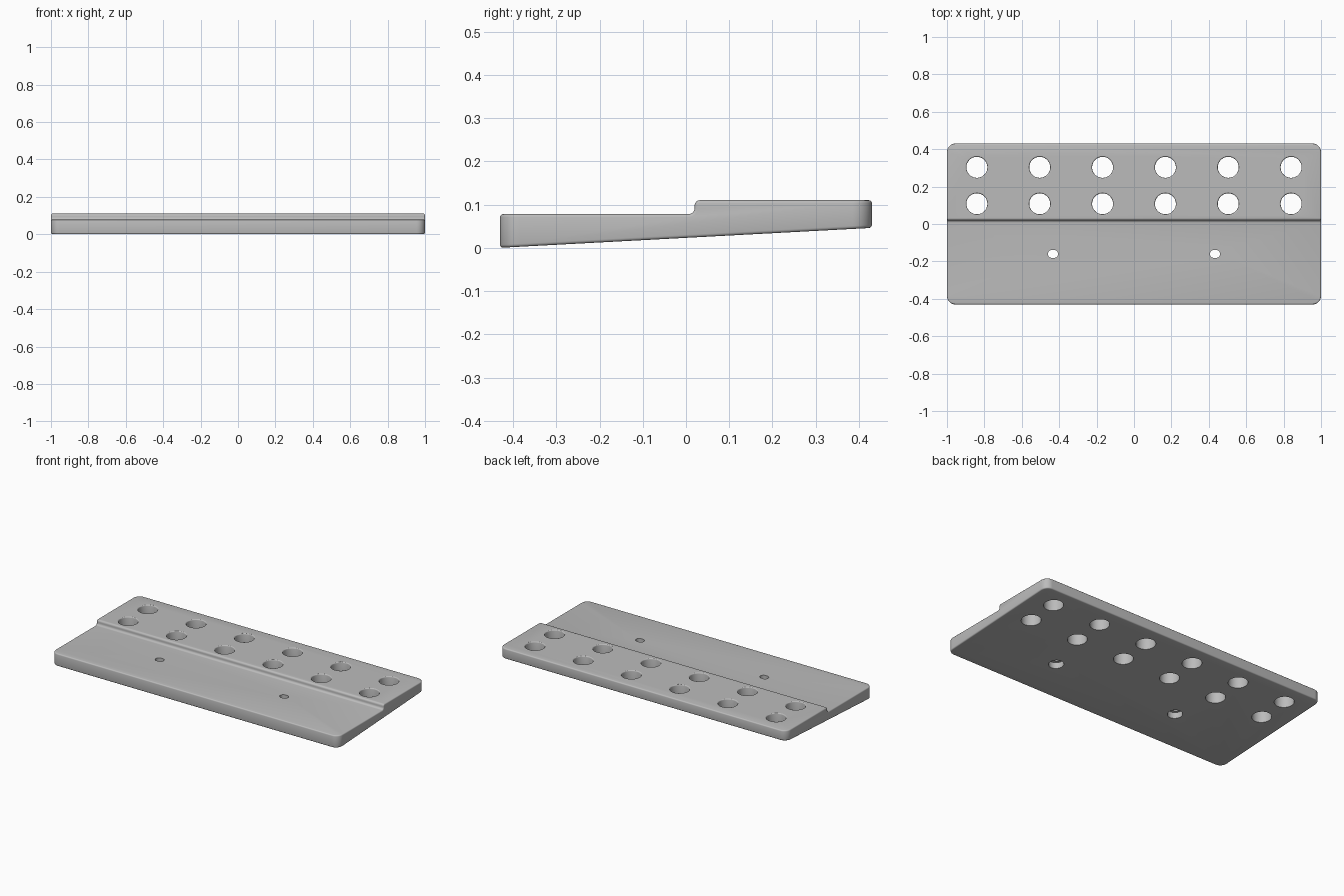
import bpy, bmesh, math
from mathutils import Vector

cube = bpy.data.objects.get("Cube")
if cube:
    bpy.data.objects.remove(cube, do_unlink=True)

grey = bpy.data.materials.new("plain grey")
grey.use_nodes = True
colour = (0.50, 0.50, 0.50, 1)
grey.diffuse_color = colour
bsdf = next(n for n in grey.node_tree.nodes if n.type == 'BSDF_PRINCIPLED')
bsdf.inputs["Base Color"].default_value = colour
bsdf.inputs["Roughness"].default_value = 0.6

HALF_Y, LOW, HIGH, STEP_Y = 0.43, 0.078, 0.11, 0.02


def arc(cy, cz, r, a0, a1, n=6):
    """Points of a circular arc in the y-z plane, angles in degrees."""
    angles = [math.radians(a0 + (a1 - a0) * i / n) for i in range(n + 1)]
    return [(cy + r * math.cos(a), cz + r * math.sin(a)) for a in angles]


def make_object(name, bm):
    bmesh.ops.recalc_face_normals(bm, faces=bm.faces[:])
    mesh = bpy.data.meshes.new(name)
    bm.to_mesh(mesh)
    bm.free()
    obj = bpy.data.objects.new(name, mesh)
    bpy.context.collection.objects.link(obj)
    mesh.materials.append(grey)
    return obj


# Side profile: sloping underside and a rounded step across the top
profile = [(-HALF_Y, 0.0), (HALF_Y, 0.046), (HALF_Y, HIGH)]
profile += arc(STEP_Y + 0.012, HIGH - 0.012, 0.012, 90, 180)
profile += arc(STEP_Y - 0.014, LOW + 0.014, 0.014, 0, -90)
profile += [(-HALF_Y, LOW)]

bm = bmesh.new()
face = bm.faces.new([bm.verts.new((-1, y, z)) for y, z in profile])
swept = bmesh.ops.extrude_face_region(bm, geom=[face])["geom"]
bmesh.ops.translate(bm, vec=(2, 0, 0),
                    verts=[v for v in swept if isinstance(v, bmesh.types.BMVert)])
bmesh.ops.recalc_face_normals(bm, faces=bm.faces[:])

# Round the four upright corners
corners = [e for e in bm.edges
           if all(abs(abs(v.co.y) - HALF_Y) < 1e-4 for v in e.verts)
           and abs(e.verts[0].co.x - e.verts[1].co.x) < 1e-4
           and abs(e.verts[0].co.y - e.verts[1].co.y) < 1e-4]
bmesh.ops.bevel(bm, geom=corners, offset=0.045, offset_type='OFFSET',
                segments=8, profile=0.5, affect='EDGES')
bm.normal_update()


def is_wall(f):
    """True for the outer walls, false for top, underside and step."""
    outside = abs(f.normal.x) > 0.9 or abs(f.calc_center_median().y) > 0.2
    return abs(f.normal.z) < 0.01 and outside


# Soften the upper and lower rims
rims = [e for e in bm.edges if sum(is_wall(f) for f in e.link_faces) == 1]
bmesh.ops.bevel(bm, geom=rims, offset=0.007, offset_type='OFFSET',
                segments=3, profile=0.5, affect='EDGES')
plate = make_object("stepped_plate", bm)


def add_plug(bm, x, y, rings, n=40):
    """Closed solid through rings of (z, radius, extra half length in x)."""
    loops = []
    for z, r, stretch in rings:
        loop = []
        for i in range(n):
            a = 2 * math.pi * (i + 0.5) / n
            c, s = math.cos(a), math.sin(a)
            loop.append(bm.verts.new(
                Vector((x + r * c + math.copysign(stretch, c), y + r * s, z))))
        loops.append(loop)
    for a, b in zip(loops, loops[1:]):
        for i in range(n):
            j = (i + 1) % n
            bm.faces.new((a[i], a[j], b[j], b[i]))
    bm.faces.new(loops[0][::-1])
    bm.faces.new(loops[-1])


# Two rows of six round holes with softened mouths
cutter = bmesh.new()
R, LIP = 0.056, 0.006
mouth = [(HIGH - LIP + LIP * math.sin(t), R + LIP - LIP * math.cos(t), 0)
         for t in (0, math.pi / 6, math.pi / 3, math.pi / 2 * 0.95)]
hole = [(-0.1, R, 0)] + mouth + [(0.2, R + LIP, 0)]
for i in range(6):
    for y in (0.108, 0.303):
        add_plug(cutter, (i - 2.5) * 0.336, y, hole)

# Two small slots, each with a wider round recess underneath
slot = [(-0.1, 0.043, 0), (0.05, 0.043, 0),
        (0.05, 0.0215, 0.0055), (0.2, 0.0215, 0.0055)]
for x in (-0.433, 0.433):
    add_plug(cutter, x, -0.16, slot)
cutter_obj = make_object("hole_cutter", cutter)
cutter_obj.hide_render = True

# Cut the holes, then drop the cutter
cut = plate.modifiers.new("holes", 'BOOLEAN')
cut.operation = 'DIFFERENCE'
cut.solver = 'EXACT'
cut.object = cutter_obj
bpy.ops.object.select_all(action='DESELECT')
plate.select_set(True)
bpy.context.view_layer.objects.active = plate
bpy.ops.object.modifier_apply(modifier=cut.name)
bpy.data.objects.remove(cutter_obj, do_unlink=True)
bpy.ops.object.shade_smooth_by_angle(angle=math.radians(35))
